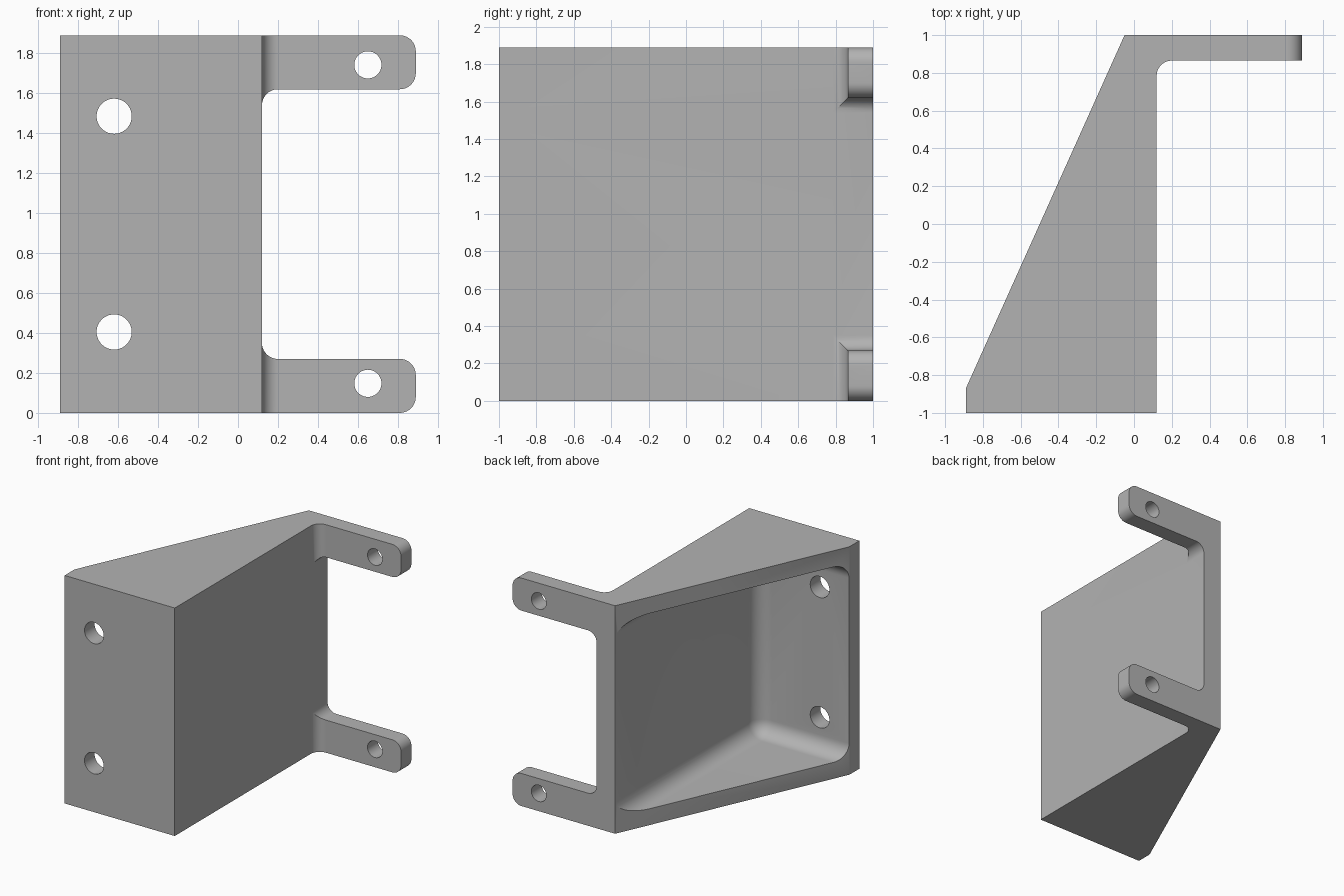
import bpy
import bmesh
import math
from mathutils import Vector, Matrix

if "Cube" in bpy.data.objects:
    bpy.data.objects.remove(bpy.data.objects["Cube"], do_unlink=True)

HEIGHT = 1.89
MID_Z = HEIGHT / 2
WALL = 0.135
FILLET = 0.08

grey = bpy.data.materials.new("plain grey")
grey.use_nodes = True
grey.diffuse_color = (0.45, 0.45, 0.45, 1)
grey.node_tree.nodes["Principled BSDF"].inputs["Base Color"].default_value = grey.diffuse_color


def finish(name, bm):
    bmesh.ops.recalc_face_normals(bm, faces=bm.faces)
    mesh = bpy.data.meshes.new(name)
    bm.to_mesh(mesh)
    bm.free()
    mesh.materials.append(grey)
    obj = bpy.data.objects.new(name, mesh)
    bpy.context.collection.objects.link(obj)
    return obj


def rounded(corners, steps=10):
    """Outline points from (u, v, radius) corners, each filleted with an arc."""
    points = []
    for i, (u, v, r) in enumerate(corners):
        p = Vector((u, v))
        if r == 0:
            points.append(p)
            continue
        a = (Vector(corners[i - 1][:2]) - p).normalized()
        b = (Vector(corners[(i + 1) % len(corners)][:2]) - p).normalized()
        # all filleted corners are square
        centre = p + (a + b) * r
        for k in range(steps + 1):
            t = math.pi / 2 * k / steps
            points.append(centre - b * r * math.cos(t) - a * r * math.sin(t))
    return points


def extrude(name, points, place, depth):
    bm = bmesh.new()
    face = bm.faces.new([bm.verts.new(place(p)) for p in points])
    new = bmesh.ops.extrude_face_region(bm, geom=[face])["geom"]
    bmesh.ops.translate(bm, vec=depth, verts=[v for v in new if isinstance(v, bmesh.types.BMVert)])
    return finish(name, bm)


def cut(target, tool, operation):
    mod = target.modifiers.new(tool.name, "BOOLEAN")
    mod.operation = operation
    mod.solver = "EXACT"
    mod.object = tool
    bpy.context.view_layer.objects.active = target
    bpy.ops.object.modifier_apply(modifier=mod.name)
    bpy.data.objects.remove(tool, do_unlink=True)


# Plan outline: tapered housing with the thin mounting arm behind it
plan = rounded([(-0.89, -1, 0), (0.12, -1, 0), (0.12, 1 - WALL, FILLET),
                (0.89, 1 - WALL, 0), (0.89, 1, 0), (-0.05, 1, 0), (-0.89, -0.87, 0)])
bracket = extrude("bracket", plan, lambda p: (p.x, p.y, 0), (0, 0, HEIGHT))

# Front outline: trims the arm into two rounded tabs
lower = [(0.89, 0, FILLET), (0.89, 0.27, FILLET), (0.12, 0.27, FILLET)]
upper = [(x, HEIGHT - z, r) for x, z, r in reversed(lower)]
front = rounded([(-1.2, 0, 0)] + lower + upper + [(-1.2, HEIGHT, 0)])
trim = extrude("tab_trim", front, lambda p: (p.x, -1.5, p.y), (0, 3, 0))
cut(bracket, trim, "INTERSECT")

# Filleted pocket, open through the sloping side
bm = bmesh.new()
low, high = Vector((-2, -0.867, WALL)), Vector((-0.054, 3, HEIGHT - WALL))
bmesh.ops.create_cube(bm, size=1, matrix=Matrix.Translation((low + high) / 2)
                      @ Matrix.Diagonal((*(high - low), 1)))
bmesh.ops.bevel(bm, geom=bm.edges[:], offset=0.125, segments=10, profile=0.5, affect="EDGES")
cut(bracket, finish("pocket", bm), "DIFFERENCE")

# Screw holes through the front plate and the tabs
for x, y, dz, radius in ((-0.62, -0.95, 0.54, 0.088), (0.65, 0.93, 0.797, 0.068)):
    for side in (-1, 1):
        bm = bmesh.new()
        bmesh.ops.create_cone(bm, cap_ends=True, segments=40, radius1=radius, radius2=radius, depth=0.5,
                              matrix=Matrix.Translation((x, y, MID_Z + side * dz))
                              @ Matrix.Rotation(math.pi / 2, 4, "X"))
        cut(bracket, finish("screw_hole", bm), "DIFFERENCE")

bpy.ops.object.select_all(action="DESELECT")
bracket.select_set(True)
bpy.context.view_layer.objects.active = bracket
bpy.ops.object.shade_smooth_by_angle(angle=math.radians(25))
